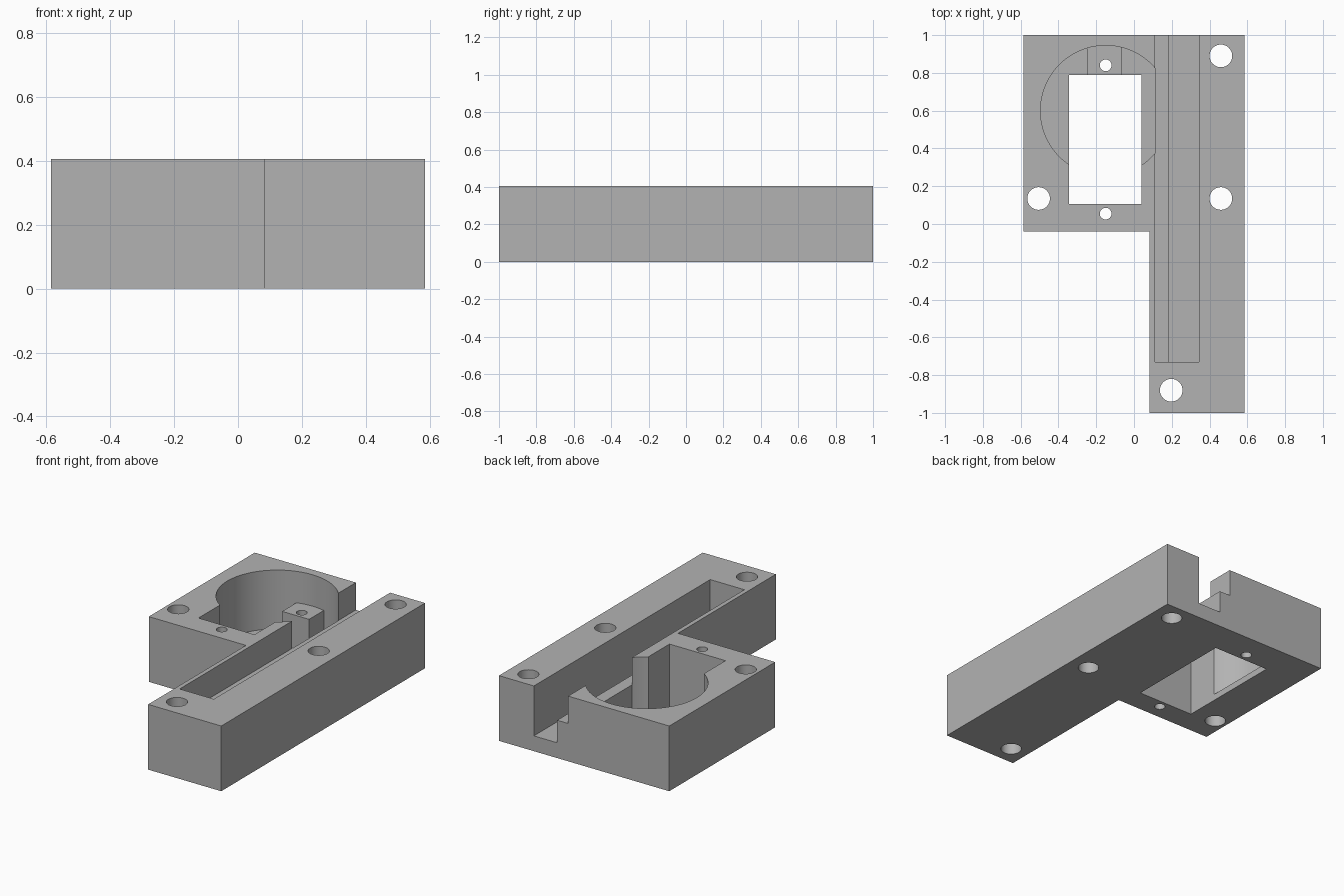
import bpy
import bmesh
import math

cube = bpy.data.objects.get("Cube")
if cube:
    bpy.data.objects.remove(cube, do_unlink=True)

TOP = 0.405
OVER = 0.5      # cutter height above the top face

grey = bpy.data.materials.new("plain_grey")
grey.use_nodes = True
colour = (0.45, 0.45, 0.45, 1)
grey.diffuse_color = colour
grey.node_tree.nodes["Principled BSDF"].inputs["Base Color"].default_value = colour


def prism(name, outline, z0, z1):
    """Extrude a flat outline from z0 to z1."""
    bm = bmesh.new()
    face = bm.faces.new([bm.verts.new((x, y, z0)) for x, y in outline])
    grown = bmesh.ops.extrude_face_region(bm, geom=[face])["geom"]
    verts = [g for g in grown if isinstance(g, bmesh.types.BMVert)]
    bmesh.ops.translate(bm, verts=verts, vec=(0, 0, z1 - z0))
    bmesh.ops.recalc_face_normals(bm, faces=bm.faces[:])
    mesh = bpy.data.meshes.new(name)
    bm.to_mesh(mesh)
    bm.free()
    mesh.materials.append(grey)
    obj = bpy.data.objects.new(name, mesh)
    bpy.context.collection.objects.link(obj)
    return obj


def rect(x0, x1, y0, y1):
    return [(x0, y0), (x1, y0), (x1, y1), (x0, y1)]


def arc(cx, cy, r, start, end, n):
    return [(cx + r * math.cos(start + (end - start) * i / n),
             cy + r * math.sin(start + (end - start) * i / n)) for i in range(n + 1)]


def circle(cx, cy, r, n):
    return arc(cx, cy, r, 0, math.tau, n)[:-1]


def combine(target, tool, operation):
    """Apply a boolean and throw the tool away."""
    mod = target.modifiers.new(operation, "BOOLEAN")
    mod.operation = operation
    mod.solver = "EXACT"
    mod.object = tool
    bpy.ops.object.select_all(action="DESELECT")
    target.select_set(True)
    bpy.context.view_layer.objects.active = target
    bpy.ops.object.modifier_apply(modifier=mod.name)
    bpy.data.objects.remove(tool, do_unlink=True)


def cut(name, outline, z0):
    combine(housing, prism(name, outline, z0, OVER), "DIFFERENCE")


# L-shaped block
housing = prism("housing_block", [(-0.585, -0.04), (0.083, -0.04), (0.083, -1),
                                  (0.585, -1), (0.585, 1), (-0.585, 1)], 0, TOP)

# Stepped channel, open at the back
cut("channel_shelf", rect(0.11, 0.25, -0.73, 1.1), 0.235)
cut("channel_floor", rect(0.185, 0.345, -0.73, 1.1), 0.095)

# Round pocket, flattened where it meets the channel shelf
px, py, pr = -0.15, 0.6, 0.345
chord = math.acos((0.1105 - px) / pr)
cut("round_pocket", arc(px, py, pr, chord, math.tau - chord, 72), 0.04)

# Low screw post at the back of the pocket
combine(housing, prism("screw_post", rect(-0.25, -0.065, 0.75, 0.97), 0.02, 0.21), "UNION")

# Rectangular window right through
cut("window", rect(-0.345, 0.04, 0.105, 0.79), -0.1)

# Mounting holes and small screw holes
for x, y in [(0.46, 0.89), (0.46, 0.135), (-0.505, 0.135), (0.197, -0.88)]:
    cut("mounting_hole", circle(x, y, 0.06, 40), -0.1)
for y in (0.84, 0.055):
    cut("screw_hole", circle(px, y, 0.031, 32), -0.1)

bpy.ops.object.select_all(action="DESELECT")
housing.select_set(True)
bpy.context.view_layer.objects.active = housing
bpy.ops.object.shade_smooth_by_angle(angle=math.radians(30))
